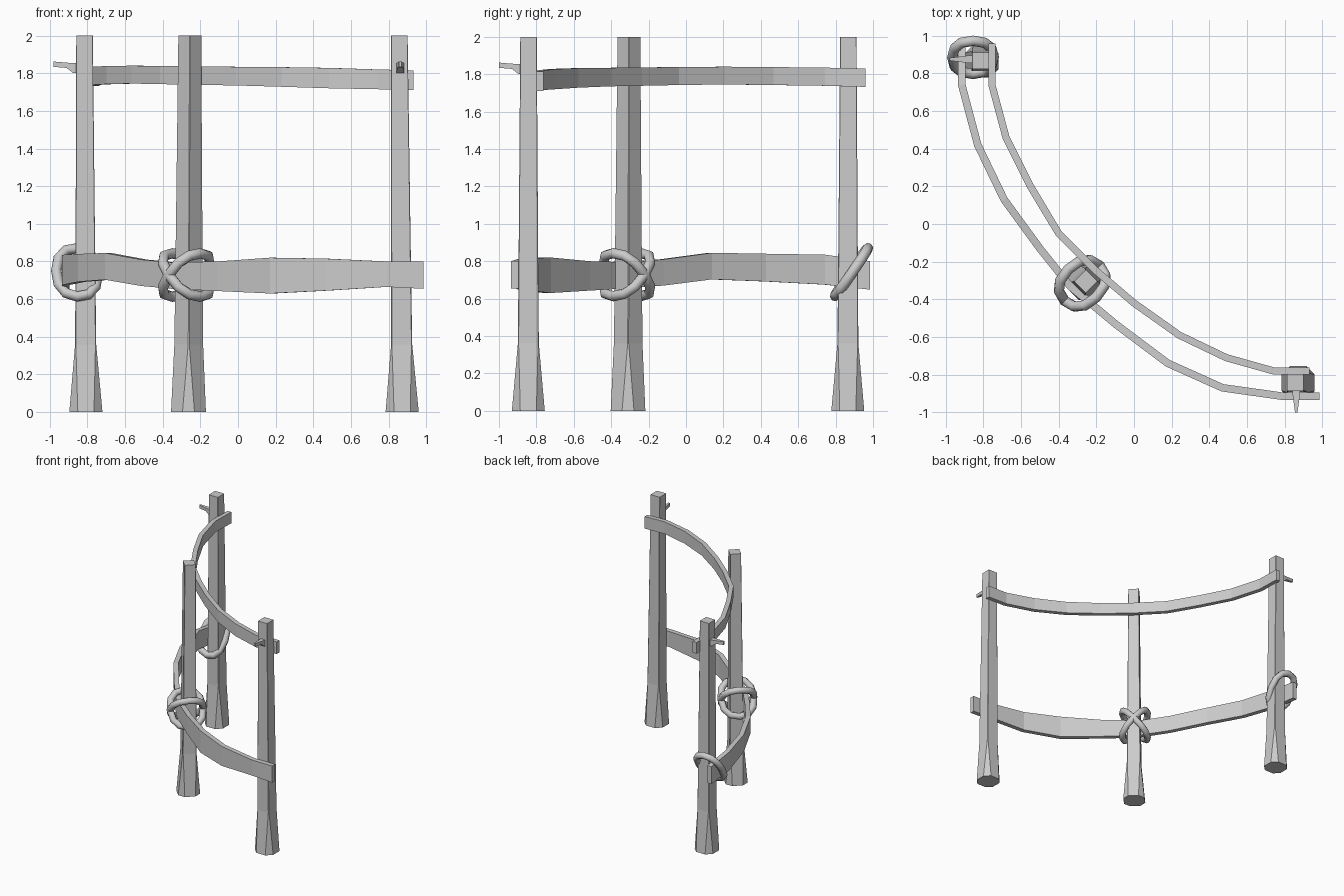
import bpy, bmesh, math
from mathutils import Vector

if "Cube" in bpy.data.objects:
    bpy.data.objects.remove(bpy.data.objects["Cube"])


def make(name, rings, closed=False, smooth=False):
    """Skin a list of equal-sized point rings into one mesh object."""
    bm = bmesh.new()
    vs = [[bm.verts.new(p) for p in r] for r in rings]
    n = len(vs[0])
    for i in range(len(vs) if closed else len(vs) - 1):
        a, b = vs[i], vs[(i + 1) % len(vs)]
        for j in range(n):
            k = (j + 1) % n
            bm.faces.new((a[j], a[k], b[k], b[j]))
    if not closed:
        bm.faces.new(vs[0])
        bm.faces.new(vs[-1])
    bmesh.ops.recalc_face_normals(bm, faces=bm.faces)
    me = bpy.data.meshes.new(name)
    bm.to_mesh(me)
    bm.free()
    for p in me.polygons:
        p.use_smooth = smooth
    ob = bpy.data.objects.new(name, me)
    bpy.context.collection.objects.link(ob)
    return ob


def post(name, base, top, angle):
    """Square post whose flared foot has chamfered corners."""
    rings = []
    for z, h, c in ((0, .088, .045), (.36, .056, .004), (1.0, .051, .003), (2.0, .044, .002)):
        ctr = Vector(base).lerp(Vector(top), z / 2)
        ring = []
        for q in range(4):
            for x, y in ((h, h - c), (h - c, h)):
                a = angle + q * math.pi / 2
                ring.append((ctr.x + x * math.cos(a) - y * math.sin(a),
                             ctr.y + x * math.sin(a) + y * math.cos(a), z))
        rings.append(ring)
    return make(name, rings)


def rail(name, pts, thick):
    """Bent board through (x, y, bottom z, top z) stations."""
    rings = []
    for i, (x, y, lo, hi) in enumerate(pts):
        a, b = pts[max(i - 1, 0)], pts[min(i + 1, len(pts) - 1)]
        d = Vector((b[0] - a[0], b[1] - a[1])).normalized()
        nx, ny = -d.y * thick / 2, d.x * thick / 2
        rings.append([(x + nx, y + ny, lo), (x + nx, y + ny, hi),
                      (x - nx, y - ny, hi), (x - nx, y - ny, lo)])
    return make(name, rings)


def rope(name, centre, out, rd, rt, rise, lean=0.0, r=.028):
    """Tilted rope loop; 'out' is the angle pointing away from the yard."""
    d = Vector((math.cos(out), math.sin(out), 0))
    t = Vector((-d.y, d.x, 0))
    path = []
    for i in range(12):
        a = 2 * math.pi * i / 12
        c, s = [math.copysign(abs(v) ** .85, v) for v in (math.cos(a), math.sin(a))]
        path.append(Vector(centre) + d * rd * c + t * rt * s
                    + Vector((0, 0, rise * s + lean * c)))
    mid = sum(path, Vector()) / 12
    n = (path[3] - mid).cross(path[0] - mid).normalized()
    rings = []
    for i, p in enumerate(path):
        tan = (path[(i + 1) % 12] - path[i - 1]).normalized()
        side = tan.cross(n).normalized()
        rings.append([p + r * (side * math.cos(k * math.pi / 4) + n * math.sin(k * math.pi / 4))
                      for k in range(8)])
    return make(name, rings, True, True)


def peg(name, start, direction):
    """Tapered peg jutting out of a post."""
    d = Vector(direction)
    s = Vector((-d.y, d.x, 0))
    rings = []
    for dist, z, h, w in ((0, 1.827, .027, .021), (.06, 1.827, .027, .021),
                          (.095, 1.842, .014, .016), (.165, 1.848, .014, .007)):
        p = Vector(start) + d * dist
        rings.append([p + s * w * i + Vector((0, 0, z + h * j))
                      for i, j in ((-1, -1), (1, -1), (1, 1), (-1, 1))])
    return make(name, rings)


# Three posts
post("left_post", (-.808, .865), (-.815, .868), 0)
post("middle_post", (-.263, -.31), (-.256, -.305), math.pi / 4)
post("right_post", (.872, -.843), (.857, -.842), 0)

# Upper rail on the inner side
rail("upper_rail", [
    (-.755, .96, 1.732, 1.83), (-.755, .74, 1.738, 1.835), (-.68, .46, 1.742, 1.838),
    (-.55, .2, 1.745, 1.84), (-.40, -.05, 1.742, 1.838), (-.20, -.25, 1.738, 1.836),
    (0, -.42, 1.735, 1.834), (.24, -.59, 1.728, 1.832), (.49, -.71, 1.72, 1.828),
    (.74, -.78, 1.715, 1.82), (.932, -.78, 1.71, 1.815)], .038)

# Lower rail on the outer side
rail("lower_rail", [
    (-.915, .985, .648, .80), (-.915, .74, .675, .835), (-.83, .42, .692, .84),
    (-.69, .13, .703, .845), (-.50, -.13, .67, .81), (-.34, -.33, .655, .795),
    (-.10, -.53, .643, .80), (.18, -.74, .63, .82), (.47, -.87, .645, .815),
    (.79, -.915, .665, .80), (.985, -.915, .655, .80)], .04)

# Rope lashings: one loop at the left, a crossed pair in the middle
rope("left_rope", (-.855, .885, .742), math.pi, .11, .088, -.128, .008)
for name, rise in (("middle_rope_a", .115), ("middle_rope_b", -.115)):
    rope(name, (-.275, -.315, .728), math.radians(225), .132, .105, rise)

# Pegs on the end posts
peg("left_peg", (-.815, .875, 0), (-1, 0, 0))
peg("right_peg", (.862, -.835, 0), (0, -1, 0))
